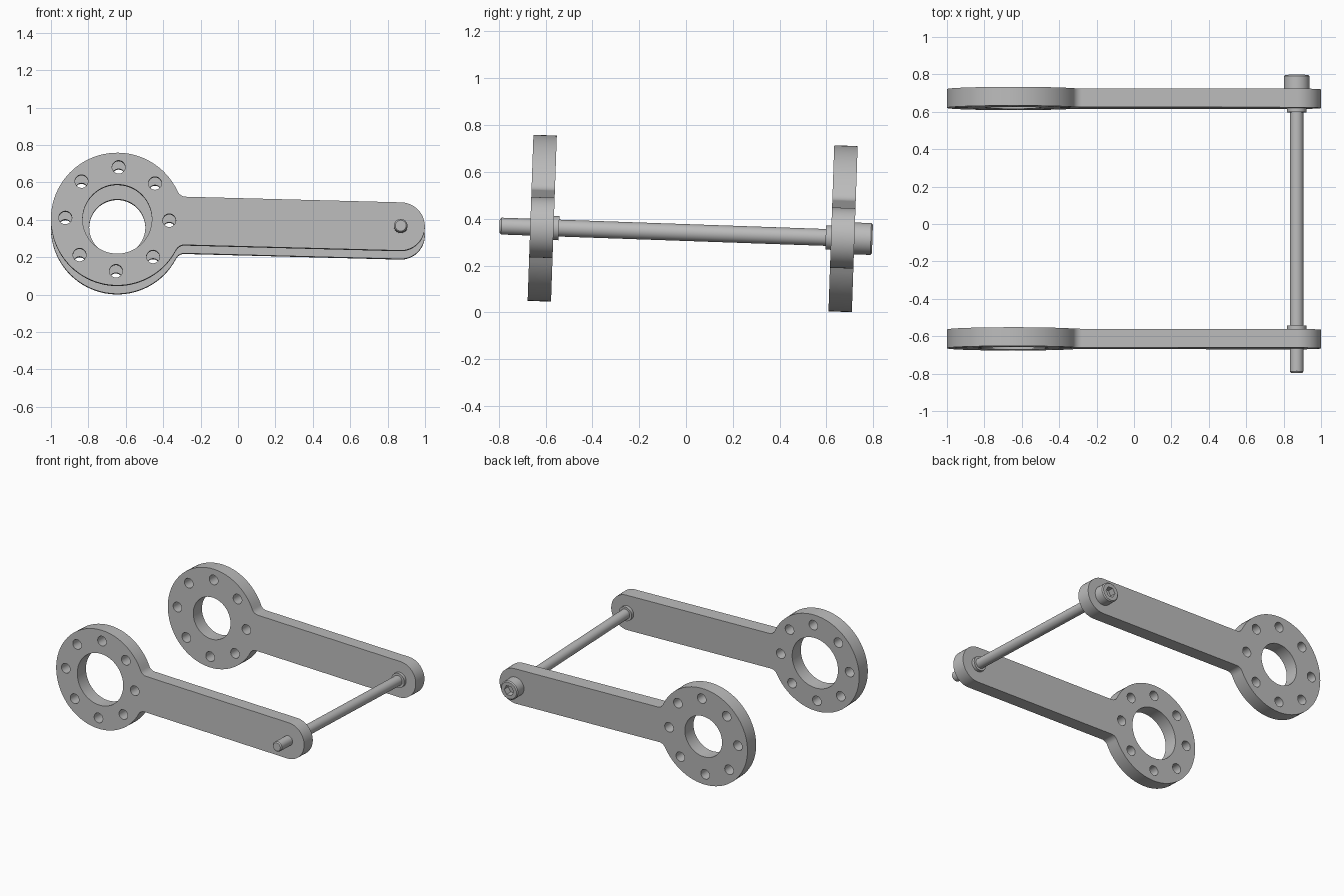
import bpy, bmesh
from math import sin, cos, pi, atan2, sqrt, radians
from mathutils import Matrix

cube = bpy.data.objects.get("Cube")
if cube:
    bpy.data.objects.remove(cube, do_unlink=True)

GREY = bpy.data.materials.new("plain grey")
GREY.use_nodes = True
GREY.diffuse_color = (0.5, 0.5, 0.5, 1)
GREY.node_tree.nodes["Principled BSDF"].inputs["Base Color"].default_value = (0.5, 0.5, 0.5, 1)

# Local frame: the rod runs along y through the origin, arms reach towards -x
FRAME = (Matrix.Translation((0.87, 0, 0.341))
         @ Matrix.Rotation(radians(-2), 4, 'X') @ Matrix.Rotation(radians(1.5), 4, 'Y'))
RING_X, RING_R = -1.516, 0.355
ARM_R, FILLET = 0.129, 0.05


def link(name, data):
    ob = bpy.data.objects.new(name, data)
    bpy.context.collection.objects.link(ob)
    return ob


def evaluated_mesh(ob):
    deps = bpy.context.evaluated_depsgraph_get()
    deps.update()
    return bpy.data.meshes.new_from_object(ob.evaluated_get(deps))


def finish(ob):
    ob.data.materials.clear()
    ob.data.materials.append(GREY)
    ob.matrix_world = FRAME
    bpy.ops.object.select_all(action='DESELECT')
    ob.select_set(True)
    bpy.context.view_layer.objects.active = ob
    bpy.ops.object.shade_smooth_by_angle(angle=radians(30))


def arc(cx, cy, r, a, b, n):
    return [(cx + r * cos(a + (b - a) * i / n), cy + r * sin(a + (b - a) * i / n))
            for i in range(n + 1)]


def circle(cx, cy, r, n):
    return arc(cx, cy, r, 0, 2 * pi, n)[:-1]


def arm_outline():
    # Ring, fillets and rounded tip as one closed outline
    fy = ARM_R + FILLET
    dx = sqrt((RING_R + FILLET) ** 2 - fy ** 2)
    a, fx = atan2(fy, dx), RING_X + dx
    return (arc(RING_X, 0, RING_R, a, 2 * pi - a, 72)
            + arc(fx, -fy, FILLET, pi - a, pi / 2, 8)[1:]
            + arc(0, 0, ARM_R, -pi / 2, pi / 2, 32)
            + arc(fx, fy, FILLET, -pi / 2, a - pi, 8)[:-1])


def plate(name, y, bore):
    # Filled flat curve with holes, thickened and stood upright
    loops = [arm_outline(), circle(RING_X, 0, bore, 64)]
    for k in range(8):
        t = k * pi / 4
        loops.append(circle(RING_X + 0.278 * cos(t), 0.278 * sin(t), 0.035, 24))
    curve = bpy.data.curves.new(name, 'CURVE')
    curve.dimensions, curve.fill_mode, curve.extrude = '2D', 'BOTH', 0.05
    for pts in loops:
        sp = curve.splines.new('POLY')
        sp.points.add(len(pts) - 1)
        for p, (x, z) in zip(sp.points, pts):
            p.co = (x, z, 0, 1)
        sp.use_cyclic_u = True
    temp = link(name + "_outline", curve)
    mesh = evaluated_mesh(temp)
    bpy.data.objects.remove(temp, do_unlink=True)
    mesh.transform(Matrix.Translation((0, y, 0)) @ Matrix.Rotation(pi / 2, 4, 'X'))
    bm = bmesh.new()
    bm.from_mesh(mesh)
    bmesh.ops.remove_doubles(bm, verts=bm.verts, dist=1e-5)
    bmesh.ops.recalc_face_normals(bm, faces=bm.faces)
    bm.to_mesh(mesh)
    bm.free()
    finish(link(name, mesh))


def turned(name, profile, sides=40):
    # Closed solid turned about y from (radius, y) points
    bm = bmesh.new()
    rings = [[bm.verts.new((x, y, z)) for x, z in circle(0, 0, r, sides)] for r, y in profile]
    for lo, hi in zip(rings, rings[1:]):
        for i in range(sides):
            j = (i + 1) % sides
            bm.faces.new((lo[i], lo[j], hi[j], hi[i]))
    bm.faces.new(rings[0])
    bm.faces.new(rings[-1])
    bmesh.ops.recalc_face_normals(bm, faces=bm.faces)
    mesh = bpy.data.meshes.new(name)
    bm.to_mesh(mesh)
    bm.free()
    return link(name, mesh)


# Two arms, the back one with a smaller bore
plate("front_arm", -0.616, 0.185)
plate("back_arm", 0.67, 0.15)

# Long bolt shank and collars against the inner faces
finish(turned("bolt_shank", [(0.029, -0.797), (0.036, -0.789), (0.036, 0.735)]))
for name, y0, y1 in (("front_collar", -0.57, -0.543), ("back_collar", 0.597, 0.625)):
    finish(turned(name, [(0.052, y0), (0.052, y1)]))

# Bolt head with a hexagonal socket
head = turned("bolt_head", [(0.068, 0.715), (0.068, 0.79), (0.061, 0.797)])
cutter = turned("socket_cutter", [(0.038, 0.752), (0.038, 0.85)], 6)
cutter.hide_render = True
cut = head.modifiers.new("socket", 'BOOLEAN')
cut.operation, cut.solver, cut.object = 'DIFFERENCE', 'EXACT', cutter
mesh = evaluated_mesh(head)
head.modifiers.clear()
head.data = mesh
bpy.data.objects.remove(cutter, do_unlink=True)
finish(head)
